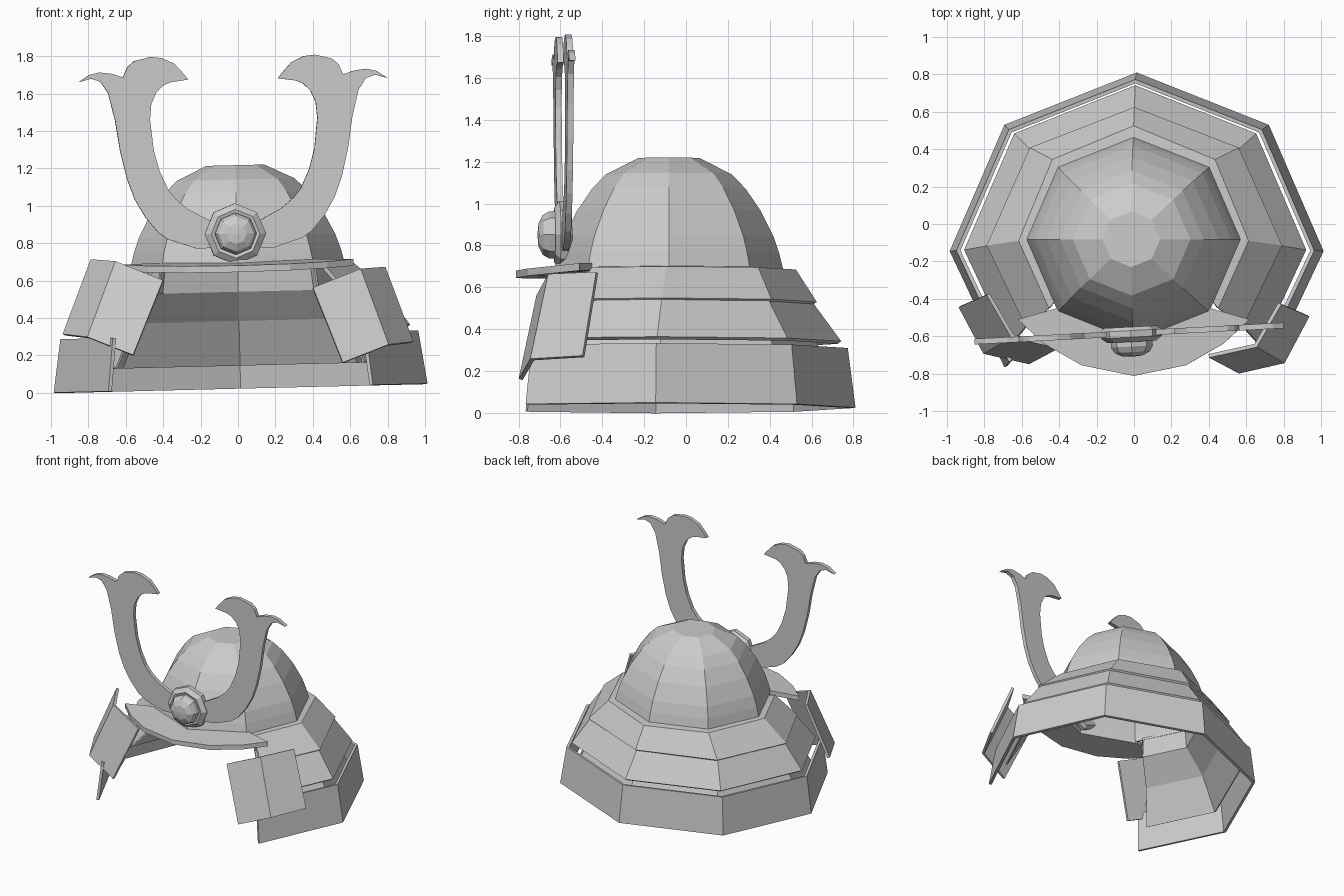
import bpy, bmesh
from math import sin, cos, pi, radians
from mathutils import Matrix

if "Cube" in bpy.data.objects:
    bpy.data.objects.remove(bpy.data.objects["Cube"])

# slight sideways lean shared by bowl, neck guard and brim
LEAN = Matrix.Translation((0, 0, .6)) @ Matrix.Rotation(radians(-1.4), 4, 'Y') @ Matrix.Translation((0, 0, -.6))


def make(name, verts, faces, thick=0, offset=-1, matrix=None, recalc=False):
    me = bpy.data.meshes.new(name)
    me.from_pydata(verts, [], faces)
    if matrix:
        me.transform(matrix)
    me.update()
    if recalc:
        bm = bmesh.new()
        bm.from_mesh(me)
        bmesh.ops.recalc_face_normals(bm, faces=bm.faces)
        bm.to_mesh(me)
        bm.free()
    ob = bpy.data.objects.new(name, me)
    bpy.context.collection.objects.link(ob)
    if thick:
        m = ob.modifiers.new("thickness", 'SOLIDIFY')
        m.thickness, m.offset = thick, offset
        m.use_even_offset = True
    return ob


def band(name, rings, thick, closed=False, trim=0.0):
    """Eight-sided shell, top ring first; rings are (x radius, y radius, y centre, z).
    Open shells leave out the front two sides; trim shortens their ends."""
    ids = range(8) if closed else range(-1, 6)
    n = len(ids)
    verts, faces = [], []
    for rx, ry, cy, z in rings:
        row = []
        for k in ids:
            a = k * pi / 4
            s = sin(a) * (.92 if sin(a) < 0 and not closed else 1)
            row.append((rx * cos(a), cy + ry * s, z))
        for e, f in ((0, 1), (-1, -2)):
            row[e] = tuple(p + (q - p) * trim for p, q in zip(row[e], row[f]))
        verts += row
    for r in range(len(rings) - 1):
        for i in range(n if closed else n - 1):
            j = (i + 1) % n
            faces.append((r*n + i, r*n + n + i, r*n + n + j, r*n + j))
    if closed:
        faces.append(tuple(range(n)))
    return make(name, verts, faces, thick, -1, LEAN)


# bowl of the helmet
bowl = [(.155, 1.217), (.315, 1.14), (.385, 1.07), (.46, .965), (.525, .84), (.553, .76), (.572, .685)]
band("bowl", [(r, r * .955, -.082, z) for r, z in bowl], .015, True)

# three flared neck guard tiers, open at the front
band("neck_guard_upper", [(.55, .53, -.084, .69), (.615, .615, -.09, .685), (.79, .74, -.115, .53)], .02, trim=.1)
band("neck_guard_middle", [(.775, .715, -.115, .535), (.915, .88, -.138, .342)], .02, trim=.1)
band("neck_guard_lower", [(.957, .915, -.142, .31), (1.0, .955, -.145, .025)], .02)

# continuous lining behind the tiers
band("lining", [(.56, .535, -.084, .67), (.58, .555, -.09, .545), (.755, .71, -.115, .39),
                (.895, .86, -.138, .15)], .01, trim=.12)

# brim
right = [(.17, -.54, .665), (.41, -.45, .67), (.62, -.51, .665), (.48, -.64, .655), (.28, -.755, .648)]
pts = [(0, -.6, .66)] + right + [(0, -.812, .645)] + [(-x, y, z) for x, y, z in reversed(right)]
n = len(pts)
verts = pts + [(x, y, z + .035) for x, y, z in pts]
faces = []
for lay in (0, n):
    for quad in ((0, 6, 5, 1), (1, 5, 4, 2), (2, 4, 3)):
        for sgn in (1, -1):
            faces.append([(sgn * v) % n + lay for v in quad])
faces += [(i, i + n, (i + 1) % n + n, (i + 1) % n) for i in range(n)]
make("brim", verts, faces, matrix=LEAN, recalc=True)

# folded side flaps
flap = [(.78, -.40, .69), (.65, -.625, .68), (.40, -.68, .58),
        (.93, -.465, .29), (.80, -.71, .275), (.56, -.765, .18)]
for side, name in ((1, "flap_right"), (-1, "flap_left")):
    v = [(side * x, y - side * .025, z - side * .02) for x, y, z in flap]
    make(name, v, [(0, 1, 4, 3), (1, 2, 5, 4)], .02, 0)

# crest: pair of horns in one flat plate, turned slightly
half = [(.13, .92), (.25, .985), (.315, 1.04), (.355, 1.09), (.4, 1.19), (.43, 1.3), (.448, 1.465),
        (.44, 1.55), (.413, 1.61), (.375, 1.648), (.335, 1.665), (.24, 1.678), (.265, 1.71),
        (.315, 1.765), (.38, 1.795), (.44, 1.802), (.53, 1.78), (.565, 1.75), (.59, 1.695),
        (.65, 1.715), (.715, 1.723), (.77, 1.71), (.827, 1.672), (.76, 1.69), (.71, 1.672),
        (.67, 1.61), (.635, 1.465), (.61, 1.3), (.575, 1.15), (.535, 1.04), (.48, .945),
        (.41, .86), (.36, .825), (.21, .775)]
place = (Matrix.Translation((-.015, -.585, .85)) @ Matrix.Rotation(radians(3), 4, 'Z')
         @ Matrix.Rotation(radians(-.8), 4, 'Y'))
outline = [(x, z - .85) for x, z in half + [(-x, z) for x, z in reversed(half)]]
n = len(outline)
verts = [(x, y, z) for y in (-.015, .015) for x, z in outline]
faces = [tuple(range(n)), tuple(range(2*n - 1, n - 1, -1))]
faces += [(i, i + n, (i + 1) % n + n, (i + 1) % n) for i in range(n)]
make("horn_crest", verts, faces, matrix=place, recalc=True)

# crest boss: bevelled disc with a round knob
prof = [(0, .035), (.14, .035), (.163, .015), (.163, -.02), (.13, -.045), (.112, -.04),
        (.112, -.07), (.095, -.1), (.055, -.12), (0, -.125)]
bm = bmesh.new()
vs = [bm.verts.new((r, y, 0)) for r, y in prof]
es = [bm.edges.new(p) for p in zip(vs, vs[1:])]
bmesh.ops.spin(bm, geom=vs + es, cent=(0, 0, 0), axis=(0, 1, 0), angle=2 * pi, steps=8)
bmesh.ops.remove_doubles(bm, verts=bm.verts, dist=1e-4)
bmesh.ops.recalc_face_normals(bm, faces=bm.faces)
bm.transform(place)
me = bpy.data.meshes.new("crest_boss")
bm.to_mesh(me)
bm.free()
bpy.context.collection.objects.link(bpy.data.objects.new("crest_boss", me))
